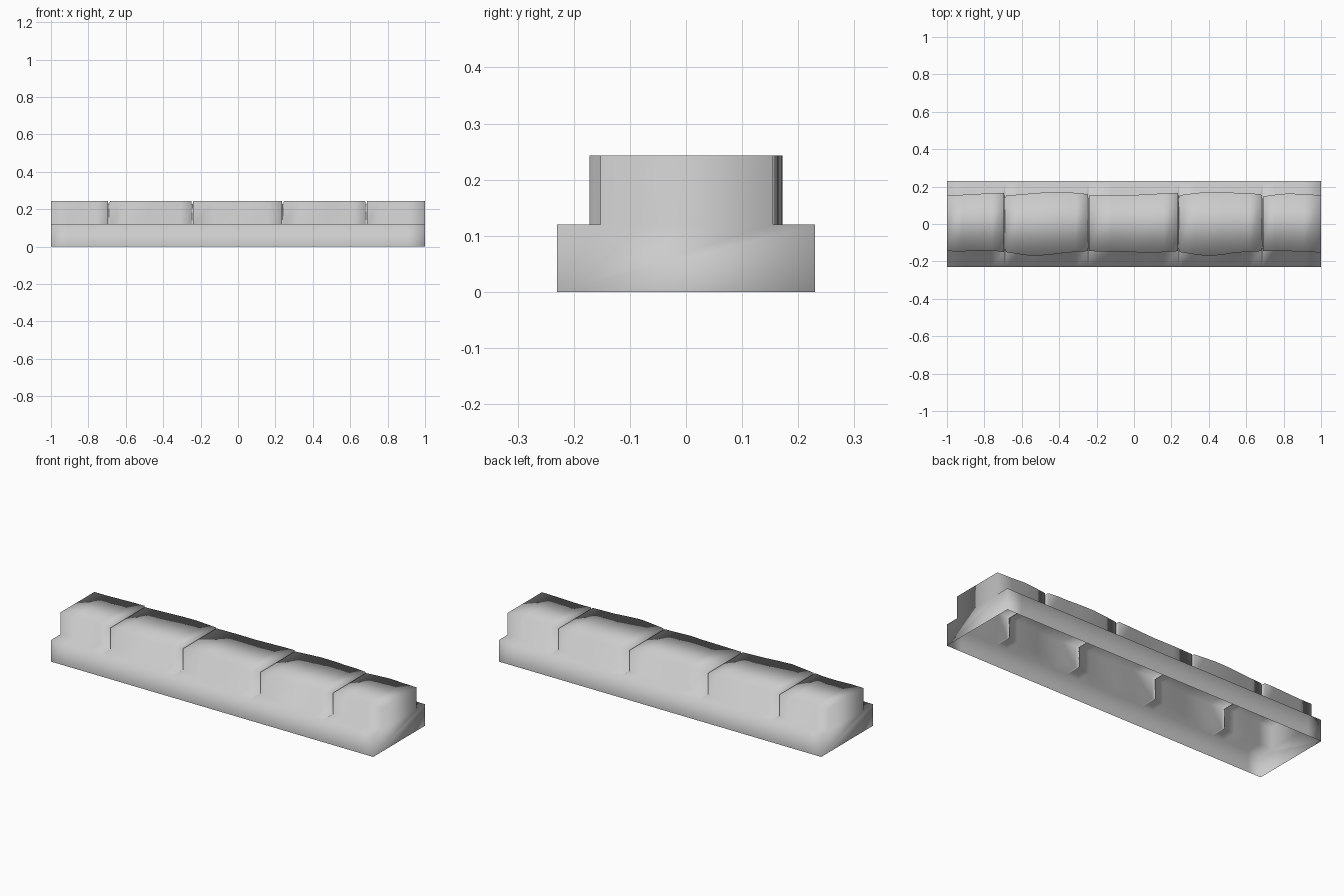
import bpy, bmesh

if "Cube" in bpy.data.objects:
    bpy.data.objects.remove(bpy.data.objects["Cube"])

BASE_Y, BASE_Z, TOP_Z = 0.23, 0.12, 0.243
GROOVE_W, GROOVE_D = 0.005, 0.014

# stone outlines: (x, front y, back y), one list per stone
stones = [
    [(-1.0, -.145, .156), (-.92, -.147, .156), (-.83, -.141, .161), (-.76, -.142, .165), (-.69, -.150, .165)],
    [(-.69, -.150, .153), (-.62, -.160, .157), (-.54, -.172, .164), (-.46, -.165, .170), (-.38, -.155, .172),
     (-.31, -.149, .166), (-.245, -.145, .160)],
    [(-.245, -.145, .153), (-.12, -.148, .156), (0, -.150, .155), (.08, -.156, .159), (.16, -.150, .164), (.24, -.145, .166)],
    [(.24, -.150, .154), (.32, -.162, .164), (.40, -.172, .172), (.48, -.163, .171), (.55, -.152, .166),
     (.62, -.149, .165), (.685, -.145, .158)],
    [(.685, -.145, .148), (.75, -.142, .156), (.83, -.145, .164), (.91, -.149, .158), (1.0, -.152, .155)],
]

# cross-sections along the length, with a shallow groove at every joint
sections = []
for i, stone in enumerate(stones):
    pts = [list(p) for p in stone]
    if i > 0:
        pts[0][0] += GROOVE_W
        x, f, b = stone[0]
        sections.append((x + GROOVE_W * .6, f + GROOVE_D, b - GROOVE_D, TOP_Z - GROOVE_D))
    if i < len(stones) - 1:
        pts[-1][0] -= GROOVE_W
    sections += [(x, f, b, TOP_Z) for x, f, b in pts]
    if i < len(stones) - 1:
        x, f, b = stone[-1]
        sections.append((x - GROOVE_W * .6, f + GROOVE_D, b - GROOVE_D, TOP_Z - GROOVE_D))

# kerb shell: stepped profile lofted along x, open underneath
bm = bmesh.new()
rings = []
for x, f, b, z in sections:
    profile = [(-BASE_Y, 0), (-BASE_Y, BASE_Z), (f, BASE_Z), (f, z),
               (b, z), (b, BASE_Z), (BASE_Y, BASE_Z), (BASE_Y, 0)]
    rings.append([bm.verts.new((x, y, h)) for y, h in profile])
for r, s in zip(rings, rings[1:]):
    for k in range(7):
        bm.faces.new((r[k], s[k], s[k + 1], r[k + 1]))

# end caps
bm.faces.new(rings[0])
bm.faces.new(rings[-1][::-1])
for face in bm.faces:
    face.smooth = True

mesh = bpy.data.meshes.new("stone_kerb")
bm.to_mesh(mesh)
bm.free()
kerb = bpy.data.objects.new("stone_kerb", mesh)
bpy.context.collection.objects.link(kerb)
